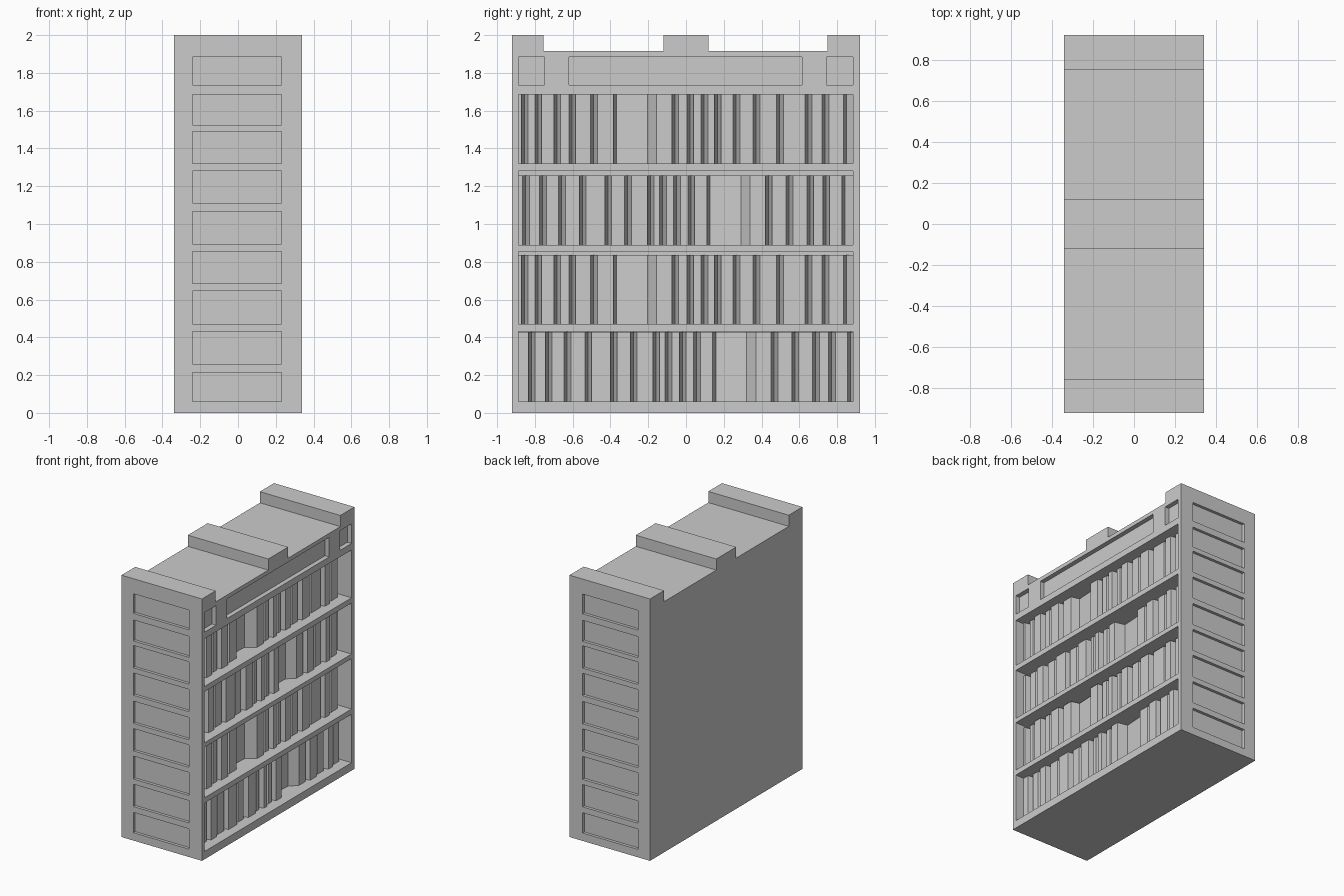
import bpy, bmesh
from mathutils import Matrix

cube = bpy.data.objects.get("Cube")
if cube:
    bpy.data.objects.remove(cube, do_unlink=True)

W, D = 0.34, 0.92            # half width in x, half length in y
FRONT_A, FRONT_B, GROOVE, CAVITY = 0.07, 0.085, 0.15, 0.17

grey = bpy.data.materials.new("plain grey")
grey.use_nodes = True
colour = (0.6, 0.6, 0.6, 1)
grey.diffuse_color = colour
for node in grey.node_tree.nodes:
    if node.type == "BSDF_PRINCIPLED":
        node.inputs["Base Color"].default_value = colour


def finish(bm, name):
    bmesh.ops.recalc_face_normals(bm, faces=bm.faces)
    mesh = bpy.data.meshes.new(name)
    bm.to_mesh(mesh)
    bm.free()
    mesh.materials.append(grey)
    obj = bpy.data.objects.new(name, mesh)
    bpy.context.collection.objects.link(obj)
    return obj


def add_box(bm, x, y, z):
    size = [b - a for a, b in (x, y, z)]
    mid = [(a + b) / 2 for a, b in (x, y, z)]
    bmesh.ops.create_cube(bm, size=1, matrix=Matrix.Translation(mid) @ Matrix.Diagonal((*size, 1)))


def prism(name, points, direction):
    bm = bmesh.new()
    face = bm.faces.new([bm.verts.new(p) for p in points])
    out = bmesh.ops.extrude_face_region(bm, geom=[face])
    verts = [v for v in out["geom"] if isinstance(v, bmesh.types.BMVert)]
    bmesh.ops.translate(bm, verts=verts, vec=direction)
    return finish(bm, name)


# Case body with three raised blocks along the top
low = 1.915
outline = [(-D, 0), (D, 0), (D, 2), (0.75, 2), (0.75, low), (0.12, low), (0.12, 2),
           (-0.12, 2), (-0.12, low), (-0.755, low), (-0.755, 2), (-D, 2)]
case = prism("bookcase_body", [(-W, y, z) for y, z in outline], (2 * W, 0, 0))

# Recesses: shelf bays, frieze panels and end panels
shelf_bays = [(0.06, 0.43), (0.47, 0.855), (0.89, 1.28), (1.32, 1.685)]
end_panels = [(0.06, 0.215), (0.26, 0.43), (0.47, 0.645), (0.685, 0.855), (0.895, 1.065),
              (1.11, 1.28), (1.32, 1.49), (1.525, 1.685), (1.735, 1.885)]
bm = bmesh.new()
for z in shelf_bays:
    add_box(bm, (W - CAVITY, W + 0.1), (-0.888, 0.885), z)
for y in [(-0.888, -0.75), (-0.62, 0.615), (0.745, 0.885)]:
    add_box(bm, (W - 0.035, W + 0.1), y, end_panels[-1])
for z in end_panels:
    for y in [(-D - 0.1, -D + 0.022), (D - 0.022, D + 0.1)]:
        add_box(bm, (-0.24, 0.23), y, z)
cutter = finish(bm, "recess_cutter")
cutter.hide_render = True

cut = case.modifiers.new("recesses", "BOOLEAN")
cut.operation = "DIFFERENCE"
cut.solver = "EXACT"
cut.object = cutter
bpy.context.view_layer.objects.active = case
bpy.ops.object.modifier_apply(modifier=cut.name)
bpy.data.objects.remove(cutter, do_unlink=True)


# Rows of books: spines stand forward, with grooves between and one wide gap
def book_row(name, z, height, breaks, gap):
    pts = [(-0.888, CAVITY + 0.01), (-0.888, FRONT_A)]
    depth = FRONT_A
    for i, y in enumerate(breaks):
        pts.append((y, depth))
        depth = FRONT_B if i % 2 == 0 else FRONT_A
        if y == gap:
            pts += [(y + 0.018, GROOVE), (y + 0.18, GROOVE - 0.01), (y + 0.23, depth)]
        elif y > 0.82:
            pts += [(y + 0.016, GROOVE), (0.885, GROOVE - 0.03)]
        else:
            pts += [(y + 0.016, GROOVE), (y + 0.036, depth)]
    pts.append((0.885, CAVITY + 0.01))
    prism(name, [(W - d, y, z) for y, d in pts], (0, 0, height))


row_a = [-0.835, -0.745, -0.645, -0.535, -0.40, -0.295, -0.175, -0.11, -0.035,
         0.04, 0.14, 0.45, 0.56, 0.67, 0.755, 0.855]
row_b = [-0.872, -0.80, -0.70, -0.62, -0.505, -0.385, -0.075, 0.005, 0.08,
         0.15, 0.25, 0.355, 0.48, 0.63, 0.72, 0.835]
row_c = [y - 0.03 for y in row_a]
rows = [(row_a, row_a[10]), (row_b, row_b[5]), (row_c, row_c[10]), (row_b, row_b[5])]
for i, ((breaks, gap), bay) in enumerate(zip(rows, shelf_bays)):
    book_row(f"book_row_{i + 1}", bay[0], 0.367, breaks, gap)
